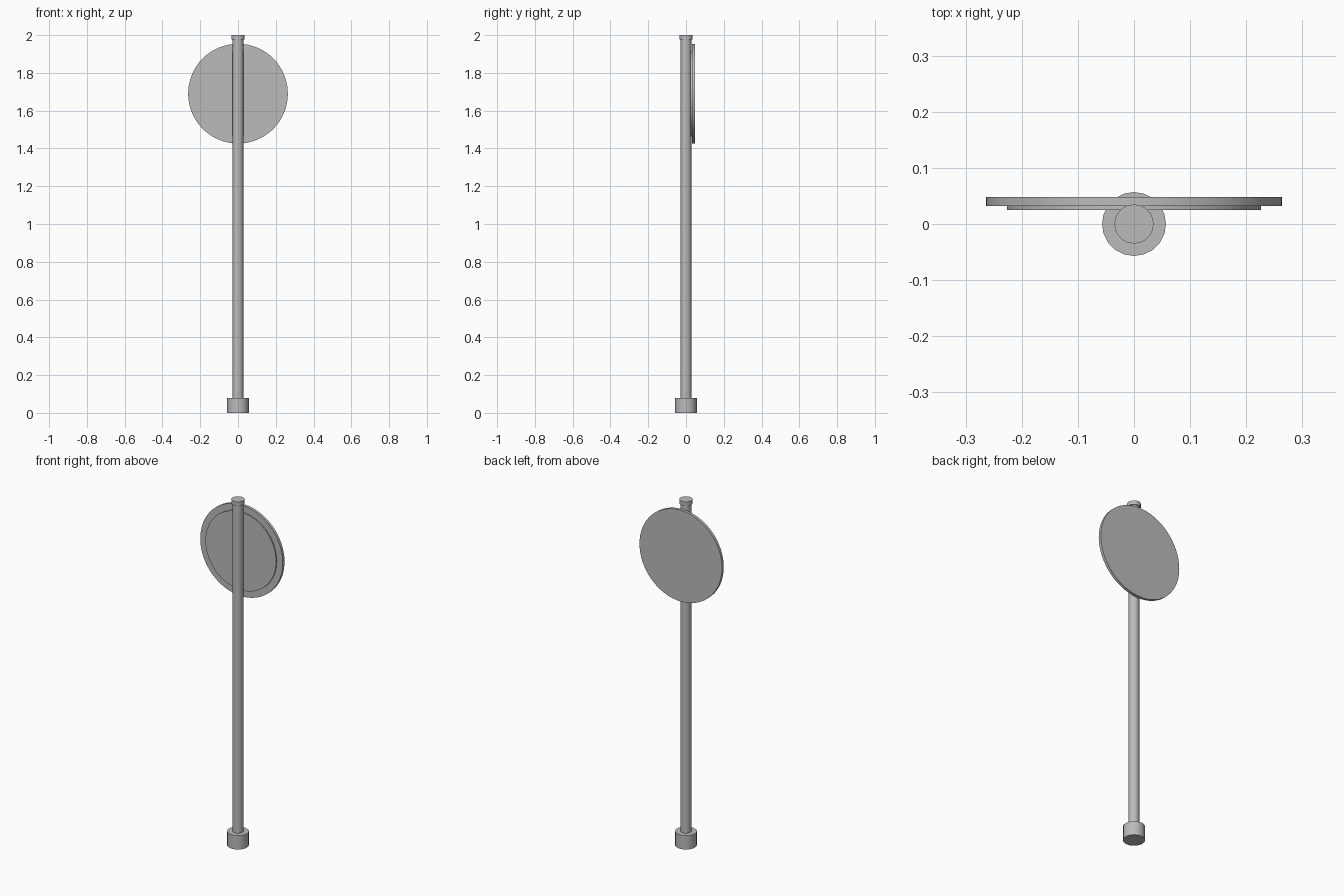
import bpy
import math

cube = bpy.data.objects.get("Cube")
if cube:
    bpy.data.objects.remove(cube, do_unlink=True)

GREY = (0.5, 0.5, 0.5, 1)
grey = bpy.data.materials.new("plain grey")
grey.diffuse_color = GREY
grey.use_nodes = True
grey.node_tree.nodes["Principled BSDF"].inputs["Base Color"].default_value = GREY


def cylinder(name, radius, start, end, sides, centre_z=None):
    """Upright from z=start to z=end, or facing the front between those y values."""
    middle = (start + end) / 2
    facing = centre_z is not None
    bpy.ops.mesh.primitive_cylinder_add(
        vertices=sides, radius=radius, depth=end - start,
        location=(0, middle, centre_z) if facing else (0, 0, middle),
        rotation=(math.pi / 2 if facing else 0, 0, 0))
    part = bpy.context.object
    part.name = name
    part.data.materials.append(grey)
    bpy.ops.object.shade_smooth_by_angle(angle=math.radians(30))
    return part


# Post with its foot and cap
cylinder("base_collar", 0.057, 0, 0.08, 20)
cylinder("post", 0.028, 0.08, 1.98, 20)
cylinder("post_cap", 0.035, 1.977, 2, 20)

# Round sign plate with a raised face towards the post
SIGN_Z = 1.69
cylinder("sign_plate", 0.264, 0.032, 0.048, 64, SIGN_Z)
cylinder("sign_face", 0.226, 0.025, 0.032, 64, SIGN_Z)
